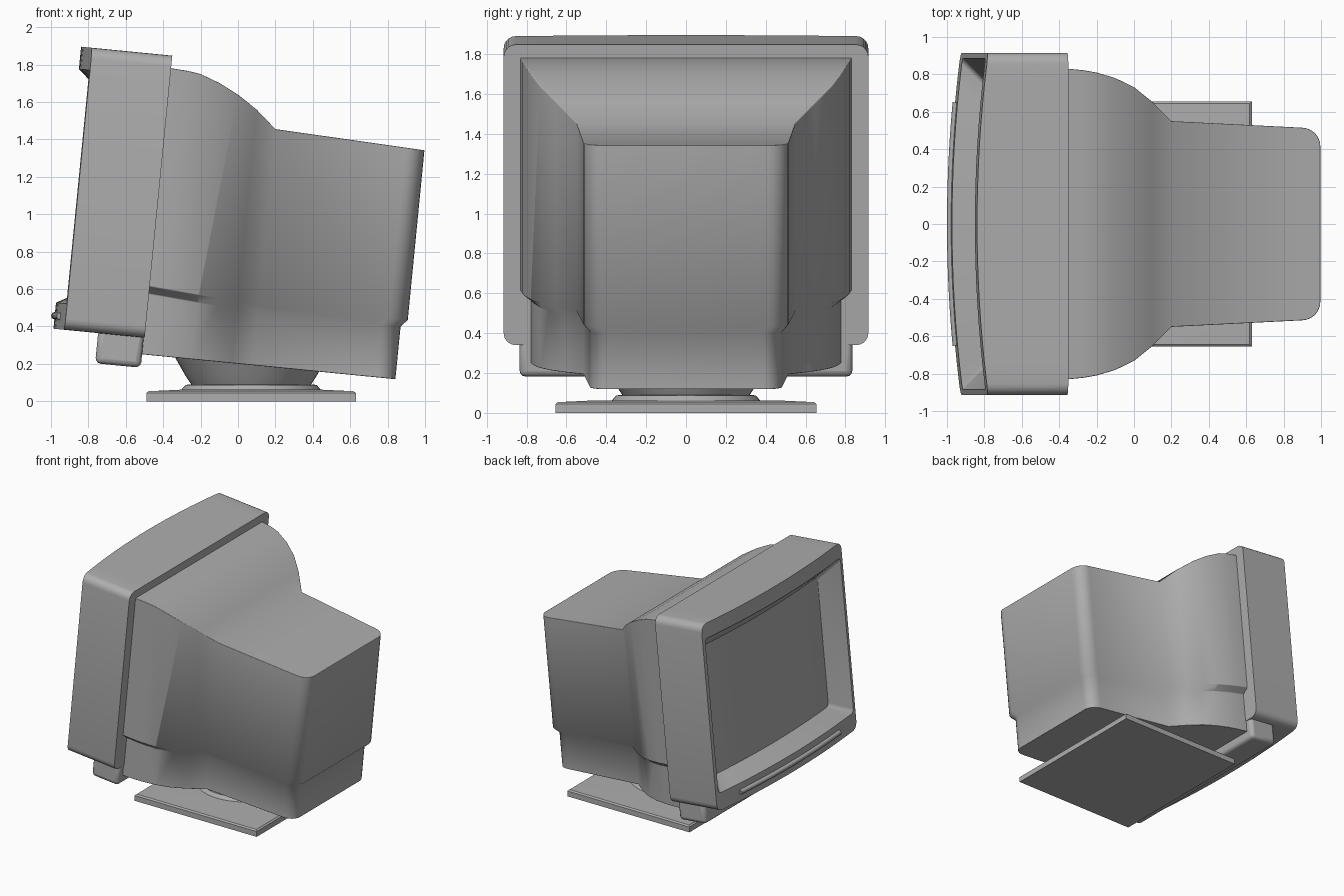
import bpy, bmesh, math

if "Cube" in bpy.data.objects:
    bpy.data.objects.remove(bpy.data.objects["Cube"])

TILT = math.radians(5.6)

grey = bpy.data.materials.new("grey_plastic")
grey.use_nodes = True
grey.diffuse_color = (0.42, 0.42, 0.42, 1)
grey.node_tree.nodes["Principled BSDF"].inputs["Base Color"].default_value = (0.42, 0.42, 0.42, 1)


def finish(name, bm, tilt=True, bevel=0, angle=40):
    """Turn a bmesh into a shaded object, leaning back if it belongs to the head."""
    bmesh.ops.recalc_face_normals(bm, faces=bm.faces)
    mesh = bpy.data.meshes.new(name)
    bm.to_mesh(mesh)
    bm.free()
    obj = bpy.data.objects.new(name, mesh)
    bpy.context.collection.objects.link(obj)
    mesh.materials.append(grey)
    if tilt:
        obj.rotation_euler = (0, TILT, 0)
    if bevel:
        mod = obj.modifiers.new("soft_edges", "BEVEL")
        mod.width = bevel
        mod.segments = 3
        mod.limit_method = "ANGLE"
        mod.angle_limit = math.radians(50)
    bpy.ops.object.select_all(action="DESELECT")
    obj.select_set(True)
    bpy.context.view_layer.objects.active = obj
    bpy.ops.object.shade_smooth_by_angle(angle=math.radians(angle))
    return obj


def bridge(bm, a, b):
    n = len(a)
    for i in range(n):
        j = (i + 1) % n
        bm.faces.new((a[i], a[j], b[j], b[i]))


def strip_cap(bm, loop):
    """Fill a loop made of one list followed by its reversed mirror."""
    n = len(loop)
    for i in range(n // 2 - 1):
        bm.faces.new((loop[i], loop[i + 1], loop[n - 2 - i], loop[n - 1 - i]))


def box(name, lo, hi, tilt, bevel):
    bm = bmesh.new()
    bmesh.ops.create_cube(bm, size=1)
    for v in bm.verts:
        v.co = [(l + h) / 2 + c * (h - l) for l, h, c in zip(lo, hi, v.co)]
    return finish(name, bm, tilt, bevel)


# Front bulge of the bezel
def bulge(y):
    return -1.02 + 0.06 * (y / 0.915) ** 2


def rounded_loop(bm, half, low, high, r, depth, steps=16, arc=5):
    """Rounded rectangle facing -x; depth gives x for each y."""
    top = []
    for i in range(arc + 1):
        t = math.pi / 2 * i / arc
        top.append((-half + r - r * math.cos(t), r - r * math.sin(t)))
    span = half - r
    top += [(-span + 2 * span * i / steps, 0) for i in range(1, steps)]
    top += [(-y, d) for y, d in reversed(top[:arc + 1])]
    pts = [(y, high - d) for y, d in top] + [(y, low + d) for y, d in reversed(top)]
    return [bm.verts.new((depth(y), y, z)) for y, z in pts]


# Bezel with sloping recess and curved screen
bm = bmesh.new()
loops = [
    rounded_loop(bm, 0.915, 0.29, 1.805, 0.06, lambda y: -0.53),
    rounded_loop(bm, 0.915, 0.29, 1.805, 0.06, bulge),
    rounded_loop(bm, 0.885, 0.43, 1.685, 0.03, bulge),
    rounded_loop(bm, 0.75, 0.51, 1.56, 0.03, lambda y: -0.875 + 0.04 * (y / 0.75) ** 2),
]
for a, b in zip(loops, loops[1:]):
    bridge(bm, a, b)
strip_cap(bm, loops[0])
strip_cap(bm, loops[-1])
finish("bezel_and_screen", bm)

# Control strip along the lower bezel
curve = bpy.data.curves.new("control_strip", "CURVE")
curve.dimensions = "3D"
curve.bevel_depth = 0.02
curve.bevel_resolution = 2
curve.use_fill_caps = True
line = curve.splines.new("POLY")
line.points.add(20)
for i, p in enumerate(line.points):
    y = -0.65 + 1.3 * i / 20
    p.co = (bulge(y), y, 0.36, 1)
curve.materials.append(grey)
strip = bpy.data.objects.new("control_strip", curve)
strip.rotation_euler = (0, TILT, 0)
bpy.context.collection.objects.link(strip)

# Chin under the bezel
box("chin_bar", (-0.78, -0.835, 0.128), (-0.535, 0.835, 0.32), True, 0.03)

# Rear housing: plan outline as (x, half width, top height)
plan = [(-0.56, 0.832, 1.74), (-0.52, 0.83, 1.737), (-0.44, 0.822, 1.732), (-0.37, 0.81, 1.722),
        (-0.265, 0.78, 1.684), (-0.16, 0.732, 1.632), (-0.053, 0.652, 1.562), (0.057, 0.55, 1.468)]


def rear_top(x):
    return 1.468 - 0.0435 * (x - 0.057)


for i in range(7):
    t = math.pi / 2 * (1 - i / 6)
    x = 0.761 + 0.1 * math.cos(t)
    plan.append((x, 0.415 + 0.1 * math.sin(t), rear_top(x)))


def step_height(x):
    return 0.517 + 0.075 * max(0, 0.057 - x)


def housing_loop(bm, height, inset):
    pts = []
    for x, w, top in plan:
        if inset:
            w *= 0.937
            x -= 0.035 if x > 0.5 else 0
        pts.append((x, w, height(x, top)))
    both = pts + [(x, -w, z) for x, w, z in reversed(pts)]
    return [bm.verts.new(p) for p in both]


bm = bmesh.new()
levels = [
    housing_loop(bm, lambda x, top: 0.2, True),
    housing_loop(bm, lambda x, top: step_height(x) - 0.035, True),
    housing_loop(bm, lambda x, top: step_height(x) + 0.005, False),
    housing_loop(bm, lambda x, top: top, False),
]
for a, b in zip(levels, levels[1:]):
    bridge(bm, a, b)
strip_cap(bm, levels[0])
strip_cap(bm, levels[-1])
finish("rear_housing", bm, bevel=0.018, angle=50)

# Swivel neck and collar, turned on a lathe
bm = bmesh.new()
rings = []
for r, z in ((0.38, 0.05), (0.37, 0.065), (0.35, 0.088), (0.32, 0.09), (0.35, 0.135), (0.415, 0.25)):
    rings.append([bm.verts.new((0.07 + r * math.cos(i * math.tau / 48), r * math.sin(i * math.tau / 48), z))
                  for i in range(48)])
for a, b in zip(rings, rings[1:]):
    bridge(bm, a, b)
bm.faces.new(rings[0])
bm.faces.new(rings[-1])
finish("swivel_neck", bm, tilt=False)

# Base plate with a shallow sloping top
bm = bmesh.new()
rings = []
for inset, z in ((0, 0), (0, 0.044), (0.012, 0.054), (0.18, 0.062)):
    w, d = 0.56 - inset, 0.655 - inset
    rings.append([bm.verts.new((0.07 + sx * w, sy * d, z))
                  for sx, sy in ((-1, -1), (1, -1), (1, 1), (-1, 1))])
for a, b in zip(rings, rings[1:]):
    bridge(bm, a, b)
bm.faces.new(rings[0])
bm.faces.new(rings[-1])
finish("base_plate", bm, tilt=False, angle=5)
